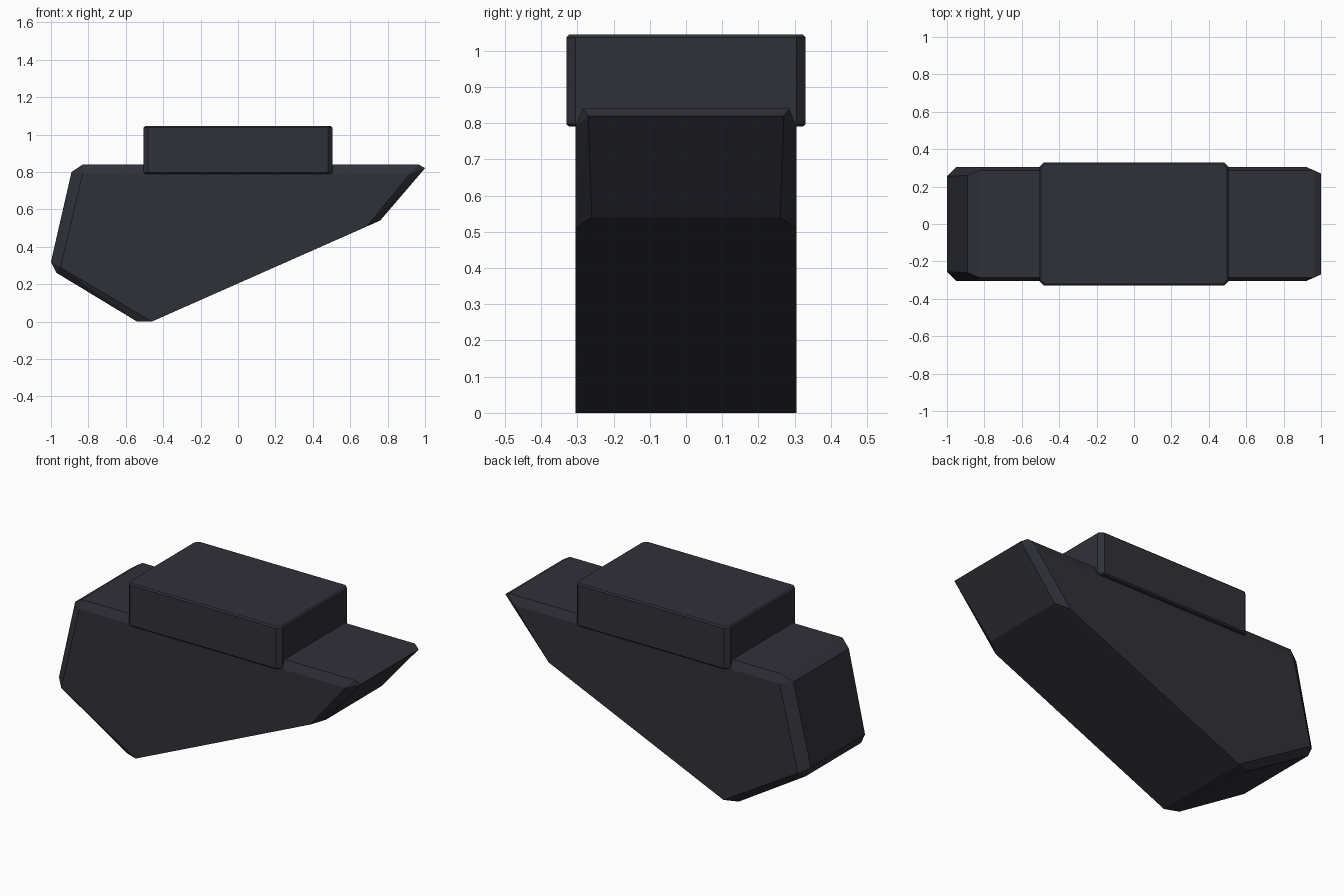
import bpy
import bmesh
from math import radians

cube = bpy.data.objects.get("Cube")
if cube:
    bpy.data.objects.remove(cube, do_unlink=True)

charcoal = bpy.data.materials.new("charcoal")
charcoal.use_nodes = True
COLOUR = (0.03, 0.03, 0.04, 1)
charcoal.diffuse_color = COLOUR
charcoal.node_tree.nodes["Principled BSDF"].inputs["Base Color"].default_value = COLOUR


def faceted_solid(name, points):
    """Flat-shaded convex solid around points (x, y, z), mirrored in y."""
    bm = bmesh.new()
    for x, y, z in points:
        for side in (-1, 1):
            bm.verts.new((x, side * y, z))
    hull = bmesh.ops.convex_hull(bm, input=bm.verts[:])
    spare = set(hull["geom_interior"] + hull["geom_unused"])
    loose = [v for v in spare if isinstance(v, bmesh.types.BMVert)]
    bmesh.ops.delete(bm, geom=loose, context="VERTS")
    bmesh.ops.dissolve_limit(bm, angle_limit=radians(1),
                             verts=bm.verts[:], edges=bm.edges[:])
    bmesh.ops.recalc_face_normals(bm, faces=bm.faces[:])
    mesh = bpy.data.meshes.new(name)
    bm.to_mesh(mesh)
    bm.free()
    mesh.materials.append(charcoal)
    obj = bpy.data.objects.new(name, mesh)
    bpy.context.collection.objects.link(obj)
    return obj


# Wedge body: flat side outline, then the narrower chamfered rim
side_outline = [(-0.83, 0.79), (0.92, 0.79), (0.69, 0.51), (-0.46, 0), (-0.95, 0.29)]
rim = [
    (-0.83, 0.285, 0.84), (0.965, 0.285, 0.84),   # top
    (1, 0.27, 0.82), (0.76, 0.26, 0.54),          # nose
    (-0.54, 0.275, 0), (-0.97, 0.26, 0.26),       # lower rear
    (-1, 0.255, 0.32), (-0.89, 0.26, 0.8),        # rear end
]
faceted_solid("wedge_body", [(x, 0.305, z) for x, z in side_outline] + rim)

# Top block: clipped corners with a fine bevel above and below
block = []
for sx in (-1, 1):
    for z, inset in ((0.79, 0.008), (0.797, 0), (1.037, 0), (1.045, 0.008)):
        block += [(sx * (0.48 - inset / 2), 0.33 - inset, z),
                  (sx * (0.505 - inset), 0.305 - inset / 2, z)]
faceted_solid("top_block", block)
